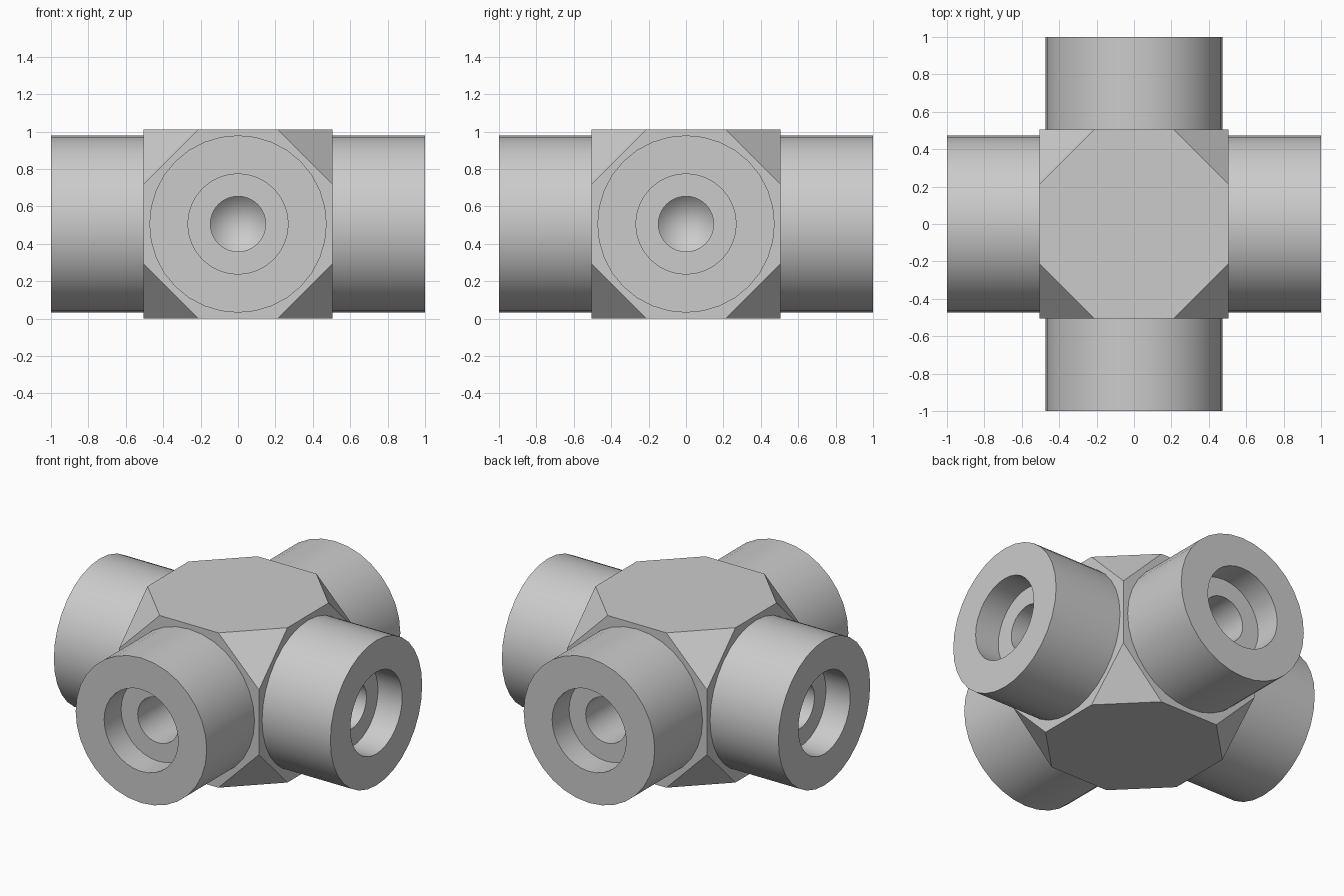
import bpy, bmesh
from math import cos, sin, pi, radians
from itertools import product
from mathutils import Matrix, Vector

HALF = 0.506      # half the hub cube, also the height of its centre
FLAT = 0.212      # half length left on each cube edge after the corner cuts
ARM_R = 0.474
SOCKET_R = 0.268
BORE_R = 0.148
SOCKET_END = 0.825
SIDES = 32

if "Cube" in bpy.data.objects:
    bpy.data.objects.remove(bpy.data.objects["Cube"])

steel = bpy.data.materials.new("plain grey metal")
steel.use_nodes = True
grey = (0.6, 0.6, 0.6, 1)
steel.diffuse_color = grey
steel.node_tree.nodes["Principled BSDF"].inputs["Base Color"].default_value = grey


def make_object(name, bm):
    bmesh.ops.recalc_face_normals(bm, faces=bm.faces)
    mesh = bpy.data.meshes.new(name)
    bm.to_mesh(mesh)
    bm.free()
    mesh.materials.append(steel)
    obj = bpy.data.objects.new(name, mesh)
    bpy.context.collection.objects.link(obj)
    obj.location.z = HALF
    return obj


def lathe(name, profile, turn):
    """Closed solid from (radius, distance) points around the x axis."""
    bm = bmesh.new()
    rings = []
    for r, d in profile:
        if r == 0:
            rings.append([bm.verts.new((d, 0, 0))] * SIDES)
        else:
            rings.append([bm.verts.new((d, r * cos(2 * pi * i / SIDES), r * sin(2 * pi * i / SIDES)))
                          for i in range(SIDES)])
    for a, b in zip(rings, rings[1:]):
        for i in range(SIDES):
            j = (i + 1) % SIDES
            bm.faces.new(dict.fromkeys((a[i], a[j], b[j], b[i])))
    for ring in (rings[0], rings[-1]):
        if ring[0] is not ring[1]:
            bm.faces.new(ring)
    bm.transform(Matrix.Rotation(turn * pi / 2, 4, "Z"))
    return make_object(name, bm)


# Hub: cube with its eight corners cut off
bm = bmesh.new()
for axis in range(3):
    for signs in product((-1, 1), repeat=3):
        size = [HALF] * 3
        size[axis] = FLAT
        bm.verts.new([s * k for s, k in zip(signs, size)])
bmesh.ops.convex_hull(bm, input=bm.verts)
bmesh.ops.dissolve_limit(bm, angle_limit=radians(1), verts=bm.verts, edges=bm.edges)
body = make_object("cross_fitting_body", bm)

# Four round arms, then stepped bores with conical ends
arms, bores = [], []
for turn in range(4):
    arms.append(lathe("arm", [(ARM_R, 0.45), (ARM_R, 1)], turn))
    bores.append(lathe("bore", [(0, 0.01), (BORE_R, 0.158), (BORE_R, SOCKET_END),
                                (SOCKET_R, SOCKET_END), (SOCKET_R, 1.1)], turn))

bpy.context.view_layer.objects.active = body
for operation, tools in (("UNION", arms), ("DIFFERENCE", bores)):
    for tool in tools:
        mod = body.modifiers.new(tool.name, "BOOLEAN")
        mod.operation = operation
        mod.solver = "EXACT"
        mod.object = tool
        bpy.ops.object.modifier_apply(modifier=mod.name)
        bpy.data.objects.remove(tool)

# Smooth round walls, crisp edges
bpy.ops.object.select_all(action="DESELECT")
body.select_set(True)
bpy.ops.object.shade_smooth_by_angle(angle=radians(25))
